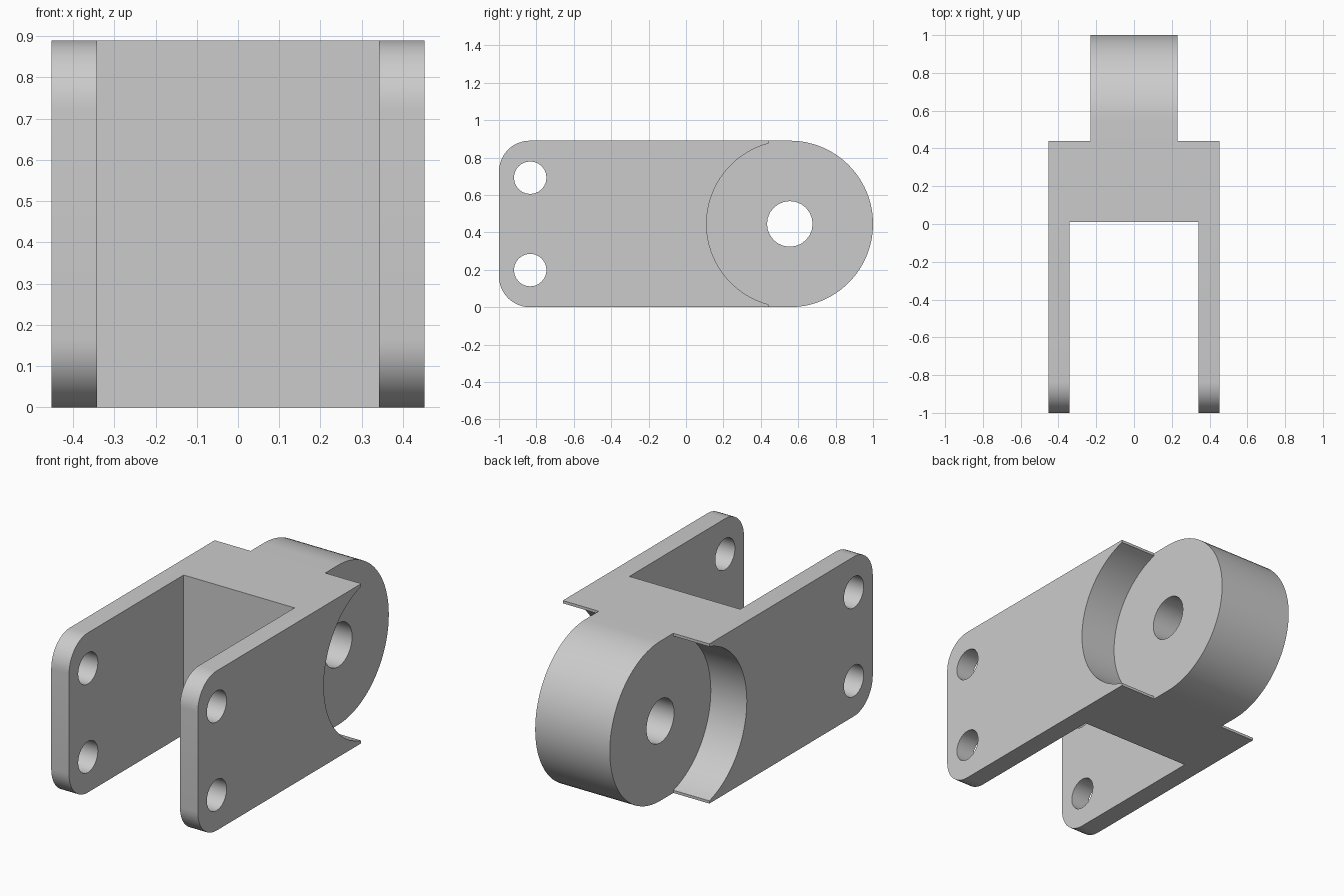
import bpy
import bmesh
from math import cos, sin, pi, radians

if "Cube" in bpy.data.objects:
    bpy.data.objects.remove(bpy.data.objects["Cube"], do_unlink=True)

HALF_W, SLOT_W, LUG_W = 0.452, 0.342, 0.23
HEIGHT, RADIUS = 0.89, 0.445
FRONT, SHOULDER, SLOT_END = -1.0, 0.44, 0.01
PIVOT_Y, PIVOT_Z = 0.555, 0.445
CORNER = 0.165
BOLT_Y, BOLT_OFFSET = -0.833, 0.247

grey = bpy.data.materials.new("plain grey")
grey.use_nodes = True
color = (0.6, 0.6, 0.6, 1)
grey.diffuse_color = color
grey.node_tree.nodes["Principled BSDF"].inputs["Base Color"].default_value = color


def arc(y, z, r, start, end, steps):
    """Points on an arc in the side plane, angles in radians."""
    angles = [start + (end - start) * i / steps for i in range(steps + 1)]
    return [(y + r * cos(a), z + r * sin(a)) for a in angles]


def extrude_profile(name, points, x0, x1):
    """Solid made by extruding a side profile from x0 to x1."""
    bm = bmesh.new()
    face = bm.faces.new([bm.verts.new((x0, y, z)) for y, z in points])
    ext = bmesh.ops.extrude_face_region(bm, geom=[face])
    verts = [v for v in ext["geom"] if isinstance(v, bmesh.types.BMVert)]
    bmesh.ops.translate(bm, verts=verts, vec=(x1 - x0, 0, 0))
    bmesh.ops.recalc_face_normals(bm, faces=bm.faces)
    mesh = bpy.data.meshes.new(name)
    bm.to_mesh(mesh)
    bm.free()
    mesh.materials.append(grey)
    obj = bpy.data.objects.new(name, mesh)
    bpy.context.collection.objects.link(obj)
    return obj


def cut(target, cutter):
    """Subtract the cutter, then discard it."""
    mod = target.modifiers.new("cut", "BOOLEAN")
    mod.operation = "DIFFERENCE"
    mod.solver = "EXACT"
    mod.object = cutter
    bpy.context.view_layer.objects.active = target
    bpy.ops.object.modifier_apply(modifier=mod.name)
    bpy.data.objects.remove(cutter, do_unlink=True)


# Full-width body: round at the back, small rounded corners at the front
outline = arc(PIVOT_Y, PIVOT_Z, RADIUS, -pi / 2, pi / 2, 48)
outline += arc(FRONT + CORNER, HEIGHT - CORNER, CORNER, pi / 2, pi, 12)
outline += arc(FRONT + CORNER, CORNER, CORNER, pi, 1.5 * pi, 12)
bracket = extrude_profile("clevis_bracket", outline, -HALF_W, HALF_W)

# Slot between the two arms
slot = [(-2, -1), (SLOT_END, -1), (SLOT_END, 2), (-2, 2)]
cut(bracket, extrude_profile("slot_cutter", slot, -SLOT_W, SLOT_W))

# Curved clearance on each side of the lug, leaving thin pointed lips
half = RADIUS ** 2 - (PIVOT_Y - SHOULDER) ** 2
from math import atan2, sqrt
a = atan2(sqrt(half), SHOULDER - PIVOT_Y)
relief = arc(PIVOT_Y, PIVOT_Z, RADIUS, a, 2 * pi - a, 40)
relief += [(SHOULDER, -1), (2, -1), (2, 2), (SHOULDER, 2)]
for side in (-1, 1):
    cut(bracket, extrude_profile("relief_cutter", relief, side * LUG_W, side))

# Pivot hole and the bolt holes through both arms
holes = [(PIVOT_Y, PIVOT_Z, 0.122)]
holes += [(BOLT_Y, PIVOT_Z + s * BOLT_OFFSET, 0.087) for s in (-1, 1)]
for y, z, r in holes:
    circle = arc(y, z, r, 0, 2 * pi, 24)[:-1]
    cut(bracket, extrude_profile("hole_cutter", circle, -1, 1))

# Smooth the curved walls, keep the edges sharp
bpy.ops.object.select_all(action="DESELECT")
bracket.select_set(True)
bpy.context.view_layer.objects.active = bracket
bpy.ops.object.shade_smooth_by_angle(angle=radians(30))
